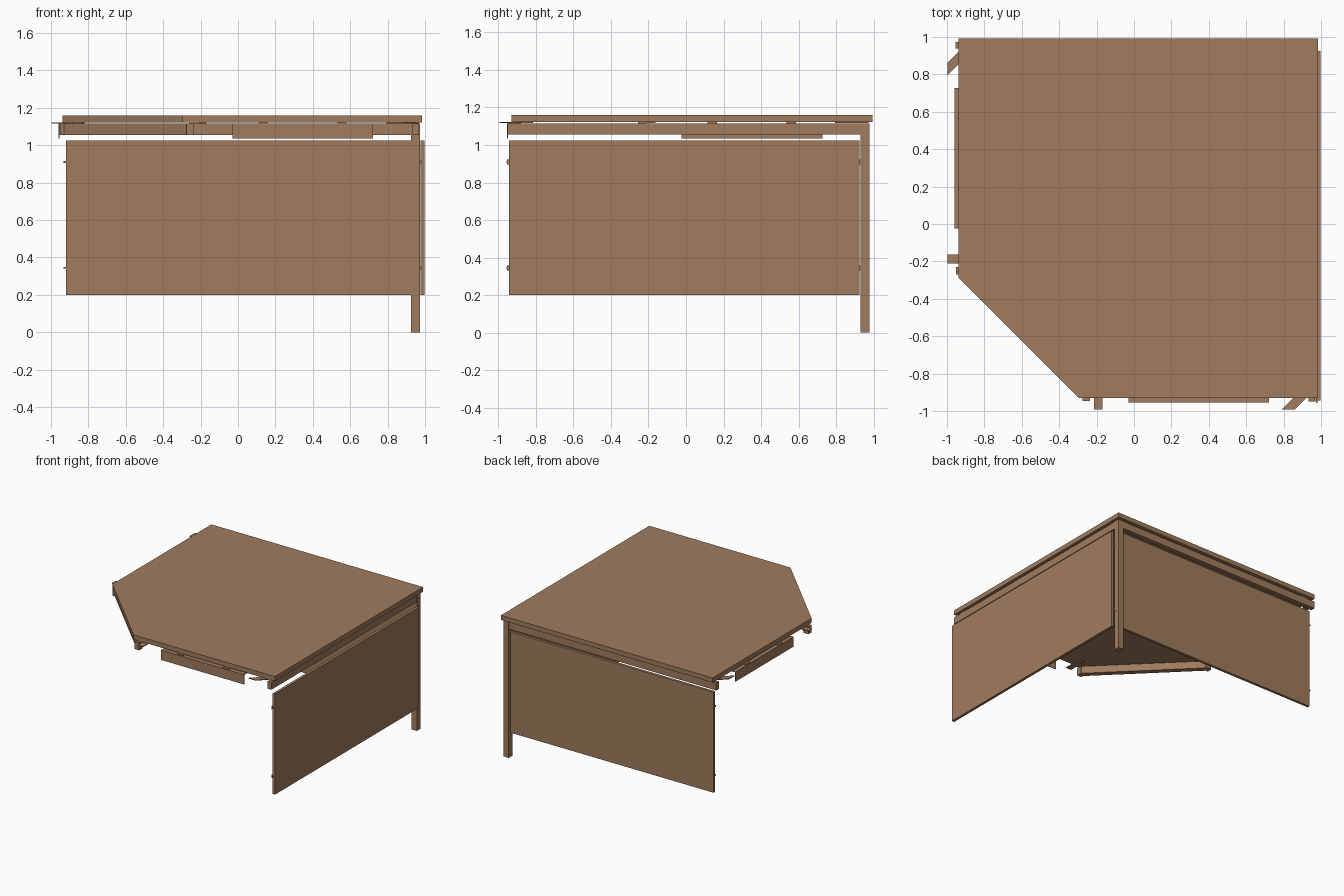
import bpy, bmesh
from mathutils import Matrix

if "Cube" in bpy.data.objects:
    bpy.data.objects.remove(bpy.data.objects["Cube"])

wood = bpy.data.materials.new("brown_wood")
wood.diffuse_color = (0.35, 0.20, 0.11, 1)
wood.use_nodes = True
wood.node_tree.nodes["Principled BSDF"].inputs["Base Color"].default_value = wood.diffuse_color

# Everything but the panels mirrors across the corner diagonal: (x, y) -> (y - SHIFT, x + SHIFT)
SHIFT = 0.005


def prism(name, pts, z0, z1):
    """Extruded outline; winding is corrected afterwards."""
    bm = bmesh.new()
    face = bm.faces.new([bm.verts.new((x, y, z0)) for x, y in pts])
    out = bmesh.ops.extrude_face_region(bm, geom=[face])
    verts = [g for g in out["geom"] if isinstance(g, bmesh.types.BMVert)]
    bmesh.ops.translate(bm, verts=verts, vec=(0, 0, z1 - z0))
    bmesh.ops.recalc_face_normals(bm, faces=bm.faces)
    me = bpy.data.meshes.new(name)
    bm.to_mesh(me)
    bm.free()
    me.materials.append(wood)
    ob = bpy.data.objects.new(name, me)
    bpy.context.collection.objects.link(ob)
    return ob


def box(name, x0, x1, y0, y1, z0, z1):
    return prism(name, [(x0, y0), (x1, y0), (x1, y1), (x0, y1)], z0, z1)


def pair(name, pts, z0, z1):
    """A front/right part and its copy across the diagonal."""
    prism(name + "_a", pts, z0, z1)
    prism(name + "_b", [(y - SHIFT, x + SHIFT) for x, y in pts], z0, z1)


def rect(x0, x1, y0, y1):
    return [(x0, y0), (x1, y0), (x1, y1), (x0, y1)]


# table top with clipped corner
prism("table_top", [(-0.937, -0.29), (-0.297, -0.93), (0.985, -0.93),
                    (0.985, 0.993), (-0.937, 0.993)], 1.122, 1.16)

# corner leg
box("corner_leg", 0.925, 0.972, 0.93, 0.977, 0, 1.115)

# rails under the right and back edges
pair("edge_rail", rect(0.932, 0.968, -0.95, 0.93), 1.055, 1.115)

# rail under the clipped corner, with end blocks
prism("clipped_corner_rail", [(-0.93, -0.27), (-0.27, -0.93),
                              (-0.24, -0.90), (-0.90, -0.24)], 1.055, 1.115)
pair("rail_end_block", [(-0.275, -0.946), (-0.235, -0.946),
                        (-0.235, -0.90), (-0.275, -0.90)], 1.055, 1.115)

# modesty panels
box("right_panel", 0.975, 0.997, -0.943, 0.925, 0.2, 1.025)
box("back_panel", -0.92, 0.925, 0.935, 0.957, 0.2, 1.025)

# panel pins and their small brackets
for z in (0.345, 0.91):
    for i, y in enumerate((-0.957, 0.92)):
        box(f"right_pin_{i}", 0.972, 0.982, y, y + 0.016, z - 0.005, z + 0.005)
        box(f"right_pin_plate_{i}", 0.970, 0.975, y + 0.004, y + 0.03, z - 0.013, z + 0.013)
    for i, x in enumerate((-0.933, 0.915)):
        box(f"back_pin_{i}", x, x + 0.016, 0.941, 0.951, z - 0.005, z + 0.005)

# hanging cable trays: thin front plate, top flange and spacers
pair("tray_front", rect(-0.03, 0.723, -0.955, -0.949), 1.035, 1.115)
pair("tray_flange", rect(-0.03, 0.723, -0.955, -0.90), 1.11, 1.115)
for x in (0.11, 0.53):
    pair("tray_spacer", rect(x, x + 0.05, -0.95, -0.90), 1.115, 1.122)

# flat joining plates that stick out beyond the open edges
pair("straight_plate", rect(-0.215, -0.168, -0.993, -0.83), 1.116, 1.122)
pair("diagonal_plate", [(0.79, -0.993), (0.857, -0.993),
                        (0.968, -0.882), (0.968, -0.815)], 1.116, 1.122)
pair("rail_top_spacer", rect(-0.262, -0.215, -0.93, -0.88), 1.115, 1.122)
